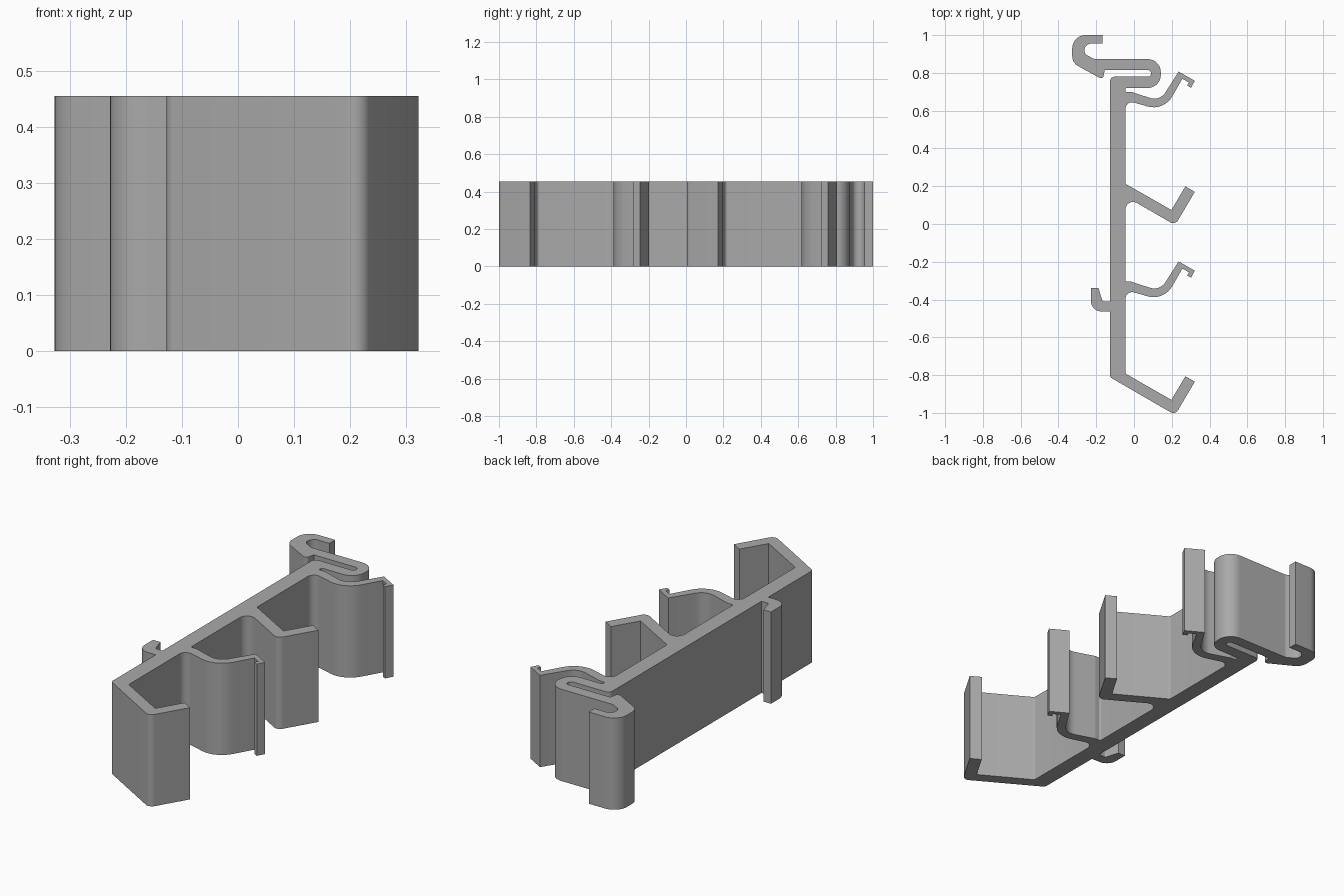
import bpy, bmesh, math
from mathutils import Vector

HEIGHT = 0.455
PITCH = 1.005          # spacing between repeated arms
BACK, FACE = -0.127, -0.045   # the two sides of the spine


def shift(points, dy):
    return [(x, y + dy, r) for x, y, r in points]


def rounded(points):
    """Turn (x, y, radius) corners into an outline with arc fillets."""
    out = []
    n = len(points)
    for i, (x, y, r) in enumerate(points):
        p = Vector((x, y))
        if r == 0:
            out.append(p)
            continue
        a = (Vector(points[i - 1][:2]) - p).normalized()
        b = (Vector(points[(i + 1) % n][:2]) - p).normalized()
        half = a.angle(b) / 2
        centre = p + (a + b).normalized() * r / math.sin(half)
        start = p + a * r / math.tan(half) - centre
        end = p + b * r / math.tan(half) - centre
        sweep = start.angle_signed(end)
        steps = max(3, round(abs(sweep) / math.radians(10)))
        for k in range(steps + 1):
            t = -sweep * k / steps
            c, s = math.cos(t), math.sin(t)
            out.append(centre + Vector((start.x * c - start.y * s,
                                        start.x * s + start.y * c)))
    return out


# Angled catch arm with an upturned lip
catch_arm = [(0.218, -1.011, 0.03), (0.322, -0.835, 0), (0.272, -0.806, 0),
             (0.198, -0.931, 0), (FACE, -0.792, 0.015)]
catch_root = [(FACE, -0.859, 0.04)]

# Curved spring arm with a small barb at its tip
spring_arm = [(FACE, -0.349, 0.035), (0.158, -0.408, 0.115),
              (0.256, -0.236, 0), (0.291, -0.256, 0), (0.281, -0.272, 0),
              (0.302, -0.284, 0), (0.322, -0.247, 0), (0.236, -0.198, 0),
              (0.137, -0.355, 0.07), (-0.015, -0.305, 0.025)]
spring_root = [(FACE, -0.305, 0.008), (FACE, -0.275, 0)]

# Folded bar and hook at the far end
fold = [(FACE, 0.72, 0.008), (0.142, 0.72, 0.07), (0.142, 0.873, 0.07),
        (-0.21, 0.873, 0.03), (-0.262, 0.9, 0.03), (-0.262, 0.955, 0.035),
        (-0.167, 0.955, 0), (-0.167, 1, 0), (-0.327, 1, 0.07),
        (-0.327, 0.853, 0.06), (-0.165, 0.764, 0.015), (-0.155, 0.815, 0),
        (0.09, 0.815, 0.017), (0.09, 0.78, 0.017), (BACK, 0.78, 0.025)]

# Small clip on the back of the spine
clip = [(BACK, -0.41, 0), (-0.166, -0.41, 0.01), (-0.188, -0.34, 0),
        (-0.228, -0.34, 0), (-0.228, -0.463, 0.055), (BACK, -0.463, 0)]

profile = [(BACK, -0.811, 0.02)] + catch_arm
profile += spring_arm + spring_root
profile += shift(catch_root + catch_arm, PITCH)
profile += shift(spring_arm, PITCH) + [(FACE, 0.7, 0.004)]
profile += fold + clip

# Extrude the whole profile upwards
bm = bmesh.new()
base = bm.faces.new([bm.verts.new((p.x, p.y, 0)) for p in rounded(profile)])
top = bmesh.ops.extrude_face_region(bm, geom=[base], use_keep_orig=True)
bmesh.ops.translate(bm, vec=(0, 0, HEIGHT),
                    verts=[v for v in top["geom"] if isinstance(v, bmesh.types.BMVert)])
bmesh.ops.recalc_face_normals(bm, faces=bm.faces)

cube = bpy.data.objects.get("Cube")
if cube:
    bpy.data.objects.remove(cube)

mesh = bpy.data.meshes.new("rail_bracket")
bm.to_mesh(mesh)
bm.free()
bracket = bpy.data.objects.new("rail_bracket", mesh)
bpy.context.collection.objects.link(bracket)

# Plain grey material
grey = bpy.data.materials.new("plain grey")
colour = (0.4, 0.4, 0.4, 1)
grey.diffuse_color = colour
grey.use_nodes = True
grey.node_tree.nodes["Principled BSDF"].inputs["Base Color"].default_value = colour
mesh.materials.append(grey)

bpy.context.view_layer.objects.active = bracket
bracket.select_set(True)
bpy.ops.object.shade_smooth_by_angle(angle=math.radians(25))
